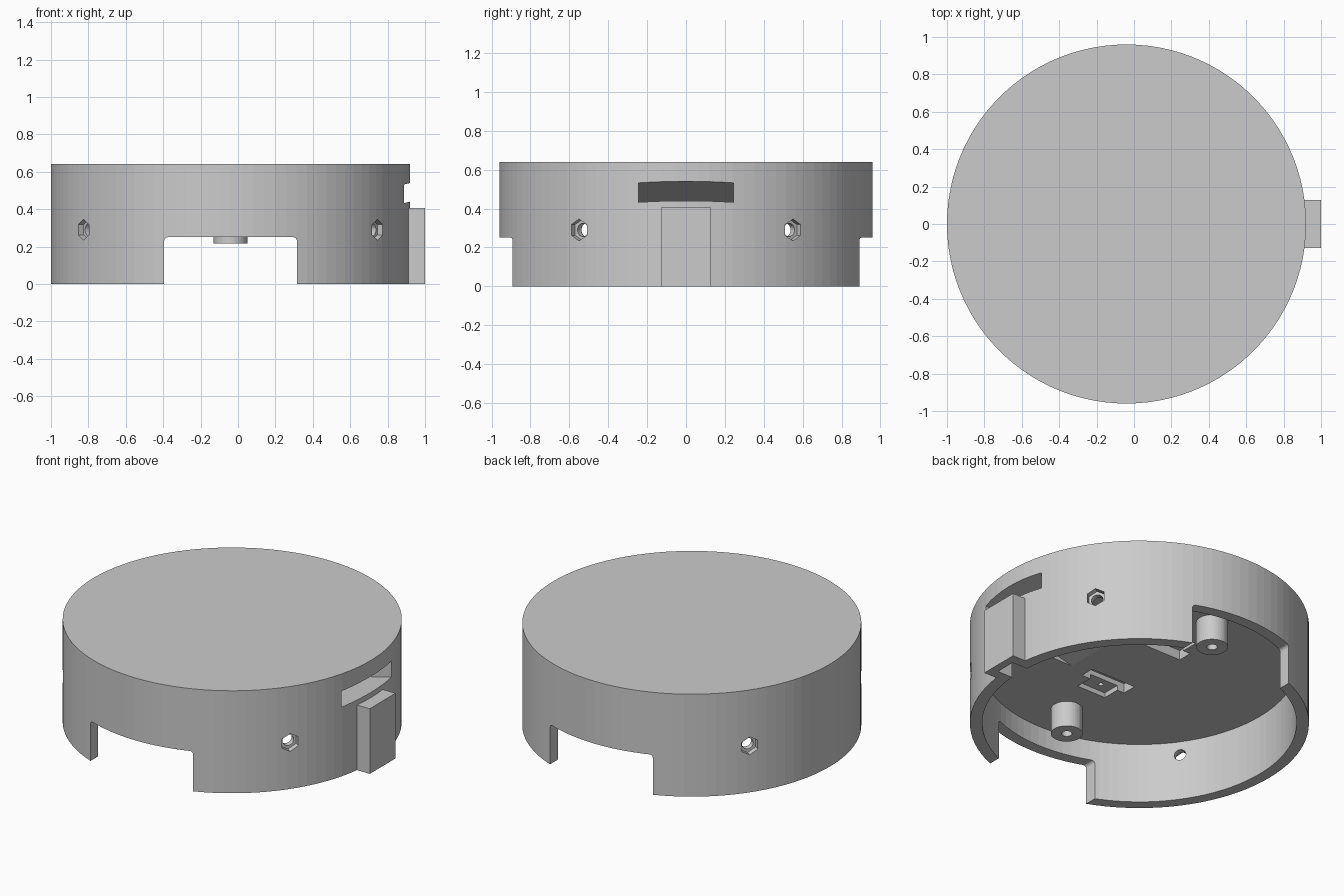
import bpy, bmesh, math
from mathutils import Matrix

if "Cube" in bpy.data.objects:
    bpy.data.objects.remove(bpy.data.objects["Cube"], do_unlink=True)

CX, R, INNER = -0.04, 0.96, 0.89      # housing centre and radii
TOP, CEILING = 0.64, 0.375

grey = bpy.data.materials.new("plain grey")
grey.use_nodes = True
grey.diffuse_color = (0.6, 0.6, 0.6, 1)
grey.node_tree.nodes["Principled BSDF"].inputs["Base Color"].default_value = (0.6, 0.6, 0.6, 1)


def make(name, bm):
    bmesh.ops.recalc_face_normals(bm, faces=bm.faces)
    mesh = bpy.data.meshes.new(name)
    bm.to_mesh(mesh)
    bm.free()
    obj = bpy.data.objects.new(name, mesh)
    mesh.materials.append(grey)
    bpy.context.collection.objects.link(obj)
    return obj


def cylinder(name, r, z0, z1, x=CX, y=0, sides=100):
    bm = bmesh.new()
    bmesh.ops.create_cone(bm, cap_ends=True, segments=sides, radius1=r, radius2=r, depth=z1 - z0,
                          matrix=Matrix.Translation((x, y, (z0 + z1) / 2)))
    return make(name, bm)


def prism(name, profile, y0, y1):
    """Extrude an x-z outline along y."""
    bm = bmesh.new()
    face = bm.faces.new([bm.verts.new((x, y0, z)) for x, z in profile])
    out = bmesh.ops.extrude_face_region(bm, geom=[face])
    moved = [v for v in out["geom"] if isinstance(v, bmesh.types.BMVert)]
    bmesh.ops.translate(bm, verts=moved, vec=(0, y1 - y0, 0))
    return make(name, bm)


def box(name, x0, x1, y0, y1, z0, z1):
    return prism(name, [(x0, z0), (x1, z0), (x1, z1), (x0, z1)], y0, y1)


def radial(name, r, start, end, angle, sides):
    """Rod lying along a radius of the housing, one corner pointing up."""
    bm = bmesh.new()
    place = (Matrix.Translation((CX, 0, 0.29)) @ Matrix.Rotation(angle, 4, "Z")
             @ Matrix.Translation(((start + end) / 2, 0, 0)) @ Matrix.Rotation(math.pi / 2, 4, "Y"))
    bmesh.ops.create_cone(bm, cap_ends=True, segments=sides, radius1=r, radius2=r,
                          depth=end - start,
                          matrix=place @ Matrix.Rotation(math.pi / 2 if sides != 6 else 0, 4, "Z"))
    # turn the hexagon if its corners are not at the top
    if sides == 6 and max(v.co.z for v in bm.verts) - 0.29 < r * 0.95:
        bmesh.ops.transform(bm, verts=bm.verts,
                            matrix=place @ Matrix.Rotation(math.pi / 6, 4, "Z") @ place.inverted())
    return make(name, bm)


def cut(target, cutter, keep=False):
    mod = target.modifiers.new("cut", "BOOLEAN")
    mod.operation = "DIFFERENCE"
    mod.solver = "EXACT"
    mod.object = cutter
    bpy.context.view_layer.objects.active = target
    bpy.ops.object.modifier_apply(modifier=mod.name)
    if not keep:
        bpy.data.objects.remove(cutter, do_unlink=True)


# Round housing, hollow from below
housing = cylinder("housing", R, 0, TOP)
cut(housing, cylinder("cavity_cutter", INNER, -0.1, CEILING))

# Doorways in front and back with rounded upper corners
half, height, round_r = 0.355, 0.25, 0.02
arc = [(round_r * math.cos(a), round_r * math.sin(a)) for a in (i * math.pi / 8 for i in range(5))]
right = [(CX + half - round_r + c, height - round_r + s) for c, s in arc]
left = [(2 * CX - x, z) for x, z in reversed(right)]
doorway = [(CX + half, -0.1)] + right + left + [(CX - half, -0.1)]
cut(housing, prism("doorway_cutter", doorway, -1.2, 1.2))

# Sloping slot that runs from the left wall down through the ceiling
slope = 0.248
slot = [(x, z + slope * (x - 0.92)) for x, z in ((1.1, 0.44), (1.1, 0.54), (0.2, 0.54), (0.2, 0.44))]
cut(housing, prism("slot_cutter", slot, -0.245, 0.245))

# Hexagonal nut recesses with round screw holes
for degrees in (35, 145, 215, 325):
    angle = math.radians(degrees)
    cut(housing, radial("hole_cutter", 0.034, 0.8, 1.1, angle, 24))
    cut(housing, radial("nut_cutter", 0.056, 0.925, 1.1, angle, 6))

# Pockets in the ceiling, each with a shallow ledge and a small hole
for side in (-1, 1):
    def pocket(x0, x1, y0, y1, depth):
        ys = sorted((side * y0, side * y1))
        cut(housing, box("pocket_cutter", x0, x1, *ys, CEILING - 0.05, CEILING + depth))
    pocket(-0.17, 0.14, 0.2, 0.29, 0.06)
    pocket(-0.12, 0.08, 0.28, 0.4, 0.03)
    cut(housing, cylinder("pin_cutter", 0.015, 0.3, 0.46, CX, side * 0.34, 16))

# Tab on the left wall with a channel open to the inside
tab = box("side_tab", 0.87, 1.0, -0.127, 0.127, 0, 0.407)
channel = box("channel_cutter", 0.78, 0.95, -0.065, 0.065, -0.1, 0.34)
cut(tab, channel, keep=True)
cut(housing, channel)

# Screw posts hanging from the ceiling
for name, y in (("front_post", -0.64), ("back_post", 0.64)):
    post = cylinder(name, 0.09, 0.215, CEILING + 0.02, CX, y, 40)
    cut(post, cylinder("screw_cutter", 0.03, 0.1, CEILING - 0.02, CX, y, 24))
